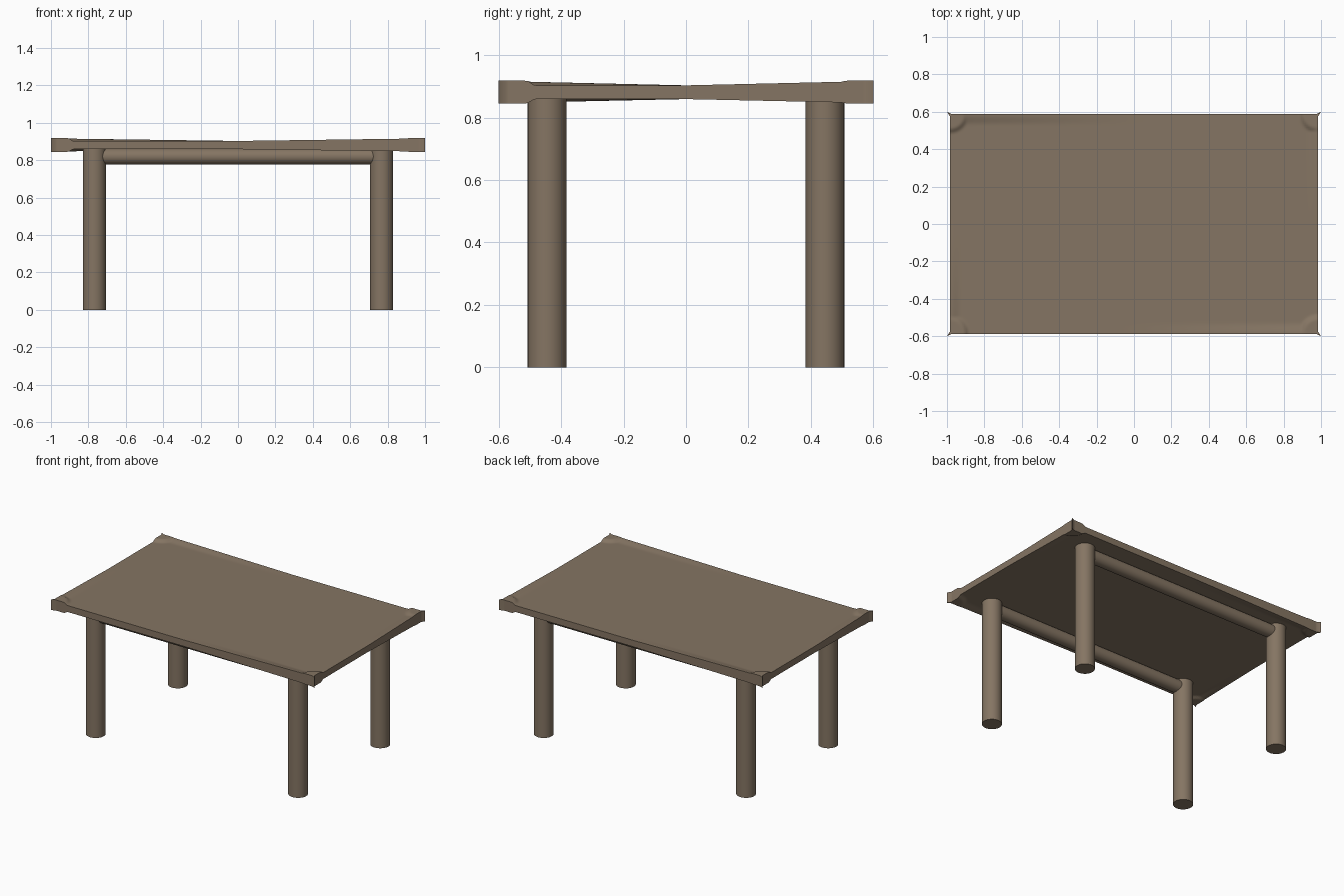
import bpy, bmesh, math

if "Cube" in bpy.data.objects:
    bpy.data.objects.remove(bpy.data.objects["Cube"])

wood = bpy.data.materials.new("brown wood")
wood.diffuse_color = (0.235, 0.178, 0.125, 1)
wood.use_nodes = True
wood.node_tree.nodes["Principled BSDF"].inputs["Base Color"].default_value = wood.diffuse_color


def finish(obj, name, angle=35):
    obj.name = name
    obj.data.materials.append(wood)
    bpy.ops.object.select_all(action='DESELECT')
    obj.select_set(True)
    bpy.context.view_layer.objects.active = obj
    bpy.ops.object.shade_smooth_by_angle(angle=math.radians(angle))


def smooth(v):
    v = min(1, max(0, v))
    return v * v * (3 - 2 * v)


def rod(name, radius, depth, loc, rot=(0, 0, 0)):
    bpy.ops.mesh.primitive_cylinder_add(vertices=32, radius=radius, depth=depth,
                                        location=loc, rotation=rot)
    finish(bpy.context.object, name)


HX, HY = 0.985, 0.587      # half size of the top along its straight edges


def swell(x, y):
    """0 on the thin panel, 1 on the thick corner blocks and twisted rim."""
    r = math.hypot(HX - abs(x), HY - abs(y))
    corner = smooth((0.105 - r) / 0.03)
    # each edge thickens towards its counter-clockwise end
    ramp_x = max(0, (y if x > 0 else -y) / HY)
    ramp_y = max(0, (-x if y > 0 else x) / HX)
    rim = max(ramp_x * smooth(1 - (HX - abs(x)) / 0.06),
              ramp_y * smooth(1 - (HY - abs(y)) / 0.06))
    return max(corner, 0.9 * rim)


def steps(half):
    """Grid lines along one axis, dense near both ends."""
    fine = [half - 0.01 * i for i in range(14)]
    inner = half - 0.13
    mid = [-inner + 2 * inner * i / 16 for i in range(1, 16)]
    return sorted([-v for v in fine] + mid + fine)


# table top: thin panel with thick, slightly pointed corners
xs, ys = steps(HX), steps(HY)
bm = bmesh.new()
layers = []
for side in (1, -1):
    rows = []
    for x in xs:
        row = []
        for y in ys:
            k = swell(x, y)
            tip = 1.0 if abs(x) > HX - 0.001 and abs(y) > HY - 0.001 else 0.0
            z = 0.903 + 0.015 * k if side > 0 else 0.859 - 0.014 * k
            row.append(bm.verts.new((x + math.copysign(0.015 * tip, x),
                                     y + math.copysign(0.013 * tip, y), z)))
        rows.append(row)
    layers.append(rows)
    for i in range(len(xs) - 1):
        for j in range(len(ys) - 1):
            bm.faces.new((rows[i][j], rows[i + 1][j], rows[i + 1][j + 1], rows[i][j + 1]))
# outer edge joining top and underside
bm.edges.ensure_lookup_table()
bmesh.ops.bridge_loops(bm, edges=[e for e in bm.edges if e.is_boundary])
bmesh.ops.recalc_face_normals(bm, faces=bm.faces)
mesh = bpy.data.meshes.new("table_top")
bm.to_mesh(mesh)
bm.free()
top = bpy.data.objects.new("table_top", mesh)
bpy.context.collection.objects.link(top)
finish(top, "table_top")

# legs and the two long rails
for sy, row in ((-1, "front"), (1, "back")):
    for sx, col in ((-1, "left"), (1, "right")):
        rod(f"{row}_{col}_leg", 0.062, 0.87, (0.768 * sx, 0.445 * sy, 0.435))
    rod(f"{row}_rail", 0.043, 1.5, (0, 0.445 * sy, 0.82), (0, math.pi / 2, 0))
